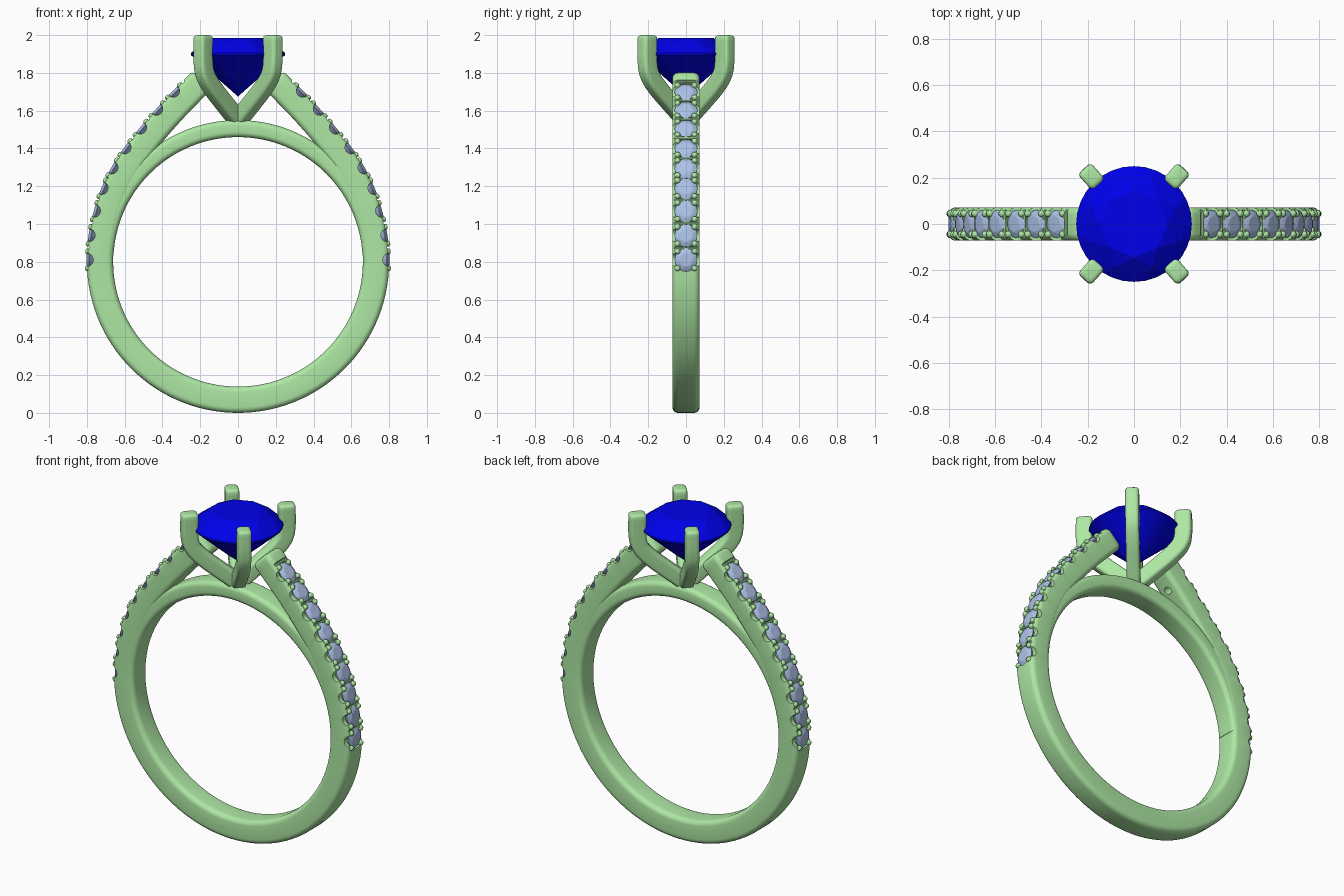
import bpy, bmesh, math
from mathutils import Matrix, Vector

if "Cube" in bpy.data.objects:
    bpy.data.objects.remove(bpy.data.objects["Cube"])

CZ = 0.8  # height of the finger hole centre


def material(name, rgb):
    m = bpy.data.materials.new(name)
    m.diffuse_color = (*rgb, 1)
    m.use_nodes = True
    m.node_tree.nodes["Principled BSDF"].inputs["Base Color"].default_value = m.diffuse_color
    return m


METAL = material("green_metal", (0.42, 0.80, 0.37))
BLUE = material("blue_gem", (0.0, 0.0, 0.82))
PALE = material("pale_gem", (0.42, 0.54, 0.80))


def add_object(name, mesh, mat=None):
    ob = bpy.data.objects.new(name, mesh)
    bpy.context.collection.objects.link(ob)
    if mat:
        mesh.materials.append(mat)
    return ob


def smooth(ob, angle=35):
    bpy.ops.object.select_all(action='DESELECT')
    ob.select_set(True)
    bpy.context.view_layer.objects.active = ob
    bpy.ops.object.shade_smooth_by_angle(angle=math.radians(angle))


def finish(bm, name):
    bmesh.ops.recalc_face_normals(bm, faces=bm.faces)
    if bm.calc_volume(signed=True) < 0:
        bmesh.ops.reverse_faces(bm, faces=bm.faces)
    me = bpy.data.meshes.new(name)
    bm.to_mesh(me)
    bm.free()
    return me


def hull(name, rings):
    """Convex solid from rings of (sides, radius, z, phase in degrees)."""
    bm = bmesh.new()
    for n, r, z, ph in rings:
        for i in range(n):
            a = 2 * math.pi * i / n + math.radians(ph)
            bm.verts.new((r * math.cos(a), r * math.sin(a), z))
    bmesh.ops.convex_hull(bm, input=bm.verts)
    bmesh.ops.dissolve_limit(bm, angle_limit=0.01, verts=bm.verts, edges=bm.edges)
    return finish(bm, name)


def brilliant(name, R, crown, pav):
    """Round brilliant cut with the girdle at z = 0."""
    c = math.cos(math.pi / 8)
    k, q = 0.8, 0.25
    return hull(name, [(8, .58 * R, crown, 0),
                       (8, k * R, crown * (1 - k * c) / .42, 22.5),
                       (32, R, .02 * R, 0), (32, R, -.02 * R, 0),
                       (8, q * R, -pav * (1 - q * c), 22.5),
                       (1, 0, -pav, 0)])


def instances(name, src, mats):
    """One mesh holding a copy of src for each matrix."""
    bm = bmesh.new()
    for M in mats:
        tmp = src.copy()
        tmp.transform(M)
        bm.from_mesh(tmp)
        bpy.data.meshes.remove(tmp)
    return finish(bm, name)


def rounded_rect(v0, v1, hw, r, seg=5):
    out = []
    for cx, cy, a0 in ((v1 - r, hw - r, 0), (v0 + r, hw - r, 90),
                       (v0 + r, r - hw, 180), (v1 - r, r - hw, 270)):
        for i in range(seg + 1):
            a = math.radians(a0 + 90 * i / seg)
            out.append((cx + r * math.cos(a), cy + r * math.sin(a)))
    return out


def frame(path, i):
    a, b = path[max(i - 1, 0)], path[min(i + 1, len(path) - 1)]
    t = (b - a).normalized()
    return t, Vector((t.y, -t.x))


def sweep(name, path, prof, cap):
    """Sweep a profile along an (x, z) path, with softly rounded ends."""
    mid = sum(p[0] for p in prof) / len(prof)
    st = [(path[i], *frame(path, i), 1.0) for i in range(len(path))]
    for end, sgn in ((0, -1), (-1, 1)):
        p, t, n, _ = st[end]
        caps = []
        for a in (30, 60, 90):
            a = math.radians(a)
            caps.append((p + t * sgn * cap * math.sin(a), t, n,
                         1 - 0.45 * (1 - math.cos(a))))
        st = caps[::-1] + st if end == 0 else st + caps
    bm = bmesh.new()
    rows = []
    for p, t, n, s in st:
        row = []
        for v, w in prof:
            q = p + n * (mid + (v - mid) * s)
            row.append(bm.verts.new((q.x, w * s, q.y)))
        rows.append(row)
    m = len(prof)
    for a, b in zip(rows, rows[1:]):
        for j in range(m):
            bm.faces.new((a[j], a[(j + 1) % m], b[(j + 1) % m], b[j]))
    bm.faces.new(rows[0])
    bm.faces.new(rows[-1])
    return finish(bm, name)


def catmull(pts, n):
    """Smooth curve through pts; the first and last only steer it."""
    P = [Vector(p) for p in pts]
    out = []
    for a, b, c, d in zip(P, P[1:], P[2:], P[3:]):
        for i in range(n):
            t = i / n
            out.append(0.5 * (2 * b + (c - a) * t + (2 * a - 5 * b + 4 * c - d) * t * t
                              + (3 * b - a - 3 * c + d) * t ** 3))
    return out + [P[-2]]


def arc(r, a0, a1, n):
    return [Vector((r * math.cos(a), CZ + r * math.sin(a)))
            for a in (math.radians(a0 + (a1 - a0) * i / n) for i in range(n + 1))]


def cut(ob, cutter):
    """Boolean difference; tries the next solver if one destroys the body."""
    before = ob.data.copy()
    bpy.context.view_layer.objects.active = ob
    for solver in ('MANIFOLD', 'EXACT', 'FLOAT'):
        mod = ob.modifiers.new("cut", 'BOOLEAN')
        mod.operation, mod.solver, mod.object = 'DIFFERENCE', solver, cutter
        bpy.ops.object.modifier_apply(modifier="cut")
        if min((v.co.z for v in ob.data.vertices), default=9) < .01:
            break
        ob.modifiers.clear()
        ob.data = before.copy()
    bpy.data.objects.remove(cutter)


# Band outline: round below, shoulders rising to the head
shoulder = catmull([(.785, .64), (.8, .8), (.785, .97), (.73, 1.17), (.645, 1.34),
                    (.53, 1.495), (.40, 1.645), (.255, 1.795), (.11, 1.945)], 8)
left = [Vector((-p.x, p.y)) for p in reversed(shoulder)]
outline = left[:-1] + arc(.8, 180, 360, 60) + shoulder[1:]
band = add_object("band", sweep("band", outline, rounded_rect(-.139, 0, .072, .03), .025), METAL)

# Inner arch closing the finger hole under the head
arch = add_object("under_arch", sweep("under_arch", arc(.66, 4, 176, 72),
                                      rounded_rect(0, .09, .07, .028), .004), METAL)
smooth(arch)

# Placement frames for the nine small stones on each shoulder
dense = catmull([(p.x, p.y) for p in [shoulder[0] - Vector((0, .02))] + shoulder
                 + [shoulder[-1] * 2 - shoulder[-2]]], 10)


def place(z):
    i = min(range(len(dense)), key=lambda k: abs(dense[k].y - z))
    t, n = frame(dense, i)
    M = Matrix(((t.x, 0, n.x, dense[i].x), (0, 1, 0, 0),
                (t.y, 0, n.y, dense[i].y), (0, 0, 0, 1)))
    return [M, Matrix.Diagonal((-1, 1, 1, 1)) @ M]


stone_z = [.81, .94, 1.07, 1.19, 1.30, 1.405, 1.51, 1.61, 1.705]
spots = [M for z in stone_z for M in place(z)]
gaps = [M for a, b in zip(stone_z, stone_z[1:]) for M in place((a + b) / 2)]
gaps += place(1.755)

# Cut scallops, split-claw slits, stone seats and the top drill holes
across = Matrix.Rotation(math.pi / 2, 4, 'X')
scallop = hull("scallop", [(20, .034, -.1, 0), (20, .034, .1, 0)])
slit = hull("slit", [(10, .009, -.1, 0), (10, .009, .1, 0)])
seat = hull("seat", [(24, .061, .03, 0), (24, .061, -.014, 0), (24, .02, -.06, 0)])
drill = hull("drill", [(16, .022, -.2, 0), (16, .022, -.03, 0)])
for name, src, mats in (("scallop_cutter", scallop, [M @ across for M in spots]),
                        ("slit_cutter", slit, [M @ across for M in gaps]),
                        ("seat_cutter", seat, spots),
                        ("drill_cutter", drill, place(stone_z[-1]))):
    cutter = add_object(name, instances(name, src, mats))
    cutter.hide_render = True
    cut(band, cutter)
smooth(band)

# Small shoulder stones and the claw beads holding them
small = brilliant("small_stone", .06, .014, .045)
add_object("shoulder_stones",
           instances("shoulder_stones", small,
                     [M @ Matrix.Translation((0, 0, -.013)) for M in spots]), PALE)
bead = hull("bead", [(12, .015, -.04, 0), (12, .015, .0, 0), (12, .011, .006, 0), (12, .005, .009, 0)])
corners = [(s * .045, w * .045, 0) for s in (-1, 1) for w in (-1, 1)]
smooth(add_object("claw_beads", instances("claw_beads", bead,
       [M @ Matrix.Translation(c) for M in spots for c in corners]), METAL), 50)

# Four curved prongs
prong_path = catmull([(-.05, 1.50), (.02, 1.555), (.12, 1.638), (.215, 1.722), (.268, 1.79),
                      (.284, 1.865), (.284, 1.985), (.284, 2.1)], 6)
prong = sweep("prong", prong_path, rounded_rect(-.055, .038, .038, .02), .015)
smooth(add_object("prongs", instances("prongs", prong,
       [Matrix.Rotation(math.radians(a), 4, 'Z') for a in (48, 132, 228, 312)]), METAL))

# Large centre gem
gem = add_object("centre_gem", brilliant("centre_gem", .25, .085, .225), BLUE)
gem.location.z = 1.90
